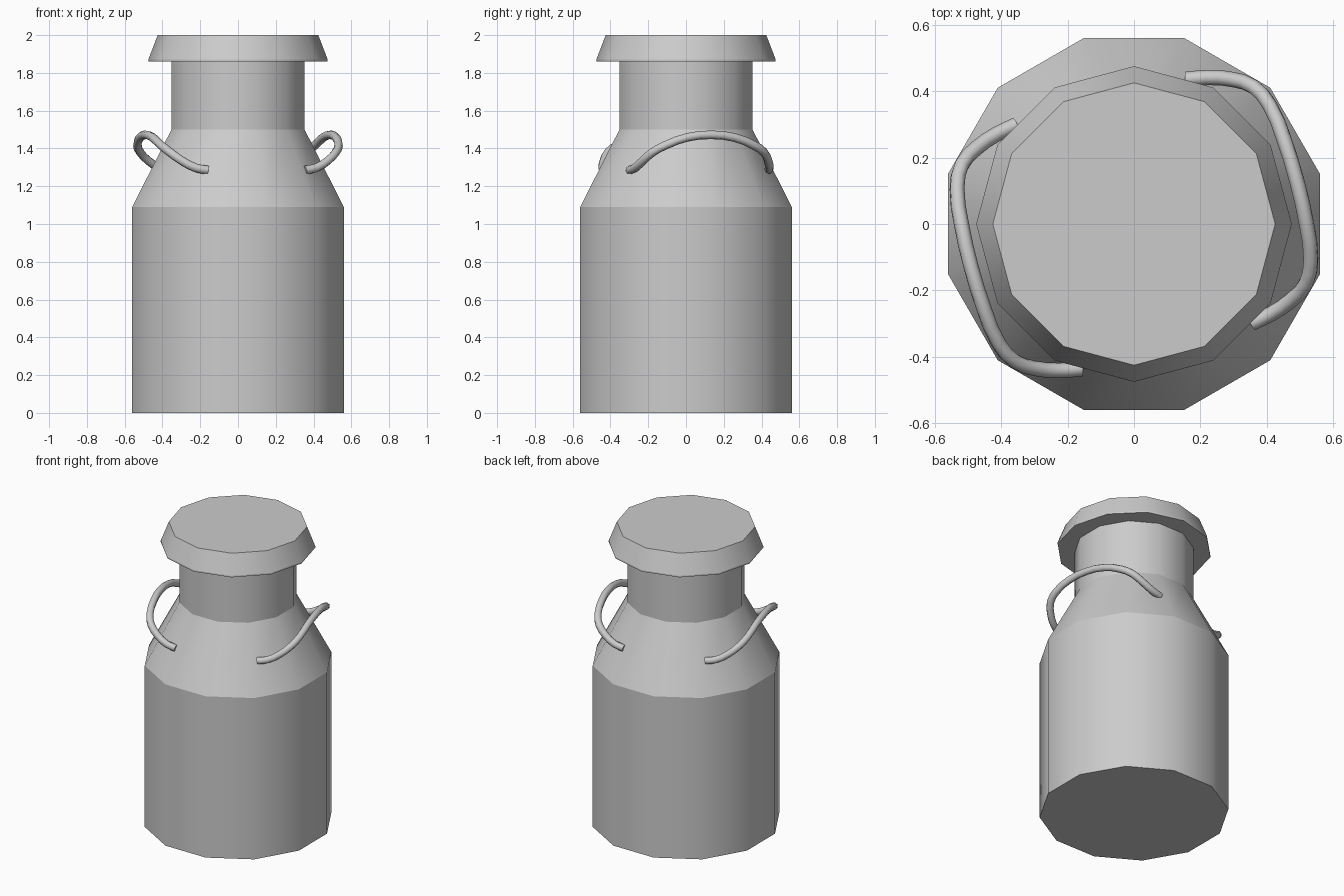
import bpy, bmesh, math

if "Cube" in bpy.data.objects:
    bpy.data.objects.remove(bpy.data.objects["Cube"])

SIDES = 12


def lathe(name, profile, turn):
    """Closed 12-sided turned part: smooth around, crisp at each ring."""
    bm = bmesh.new()
    rings = []
    for r, z in profile:
        rings.append([bm.verts.new((r * math.cos(turn + math.tau * i / SIDES),
                                    r * math.sin(turn + math.tau * i / SIDES), z))
                      for i in range(SIDES)])
    for a, b in zip(rings, rings[1:]):
        for i in range(SIDES):
            j = (i + 1) % SIDES
            bm.faces.new((a[i], a[j], b[j], b[i])).smooth = True
    bm.faces.new(rings[0][::-1])
    bm.faces.new(rings[-1])
    for e in bm.edges:
        if abs(e.verts[0].co.z - e.verts[1].co.z) < 1e-5:
            e.smooth = False
    mesh = bpy.data.meshes.new(name)
    bm.to_mesh(mesh)
    bm.free()
    ob = bpy.data.objects.new(name, mesh)
    bpy.context.collection.objects.link(ob)
    return ob


def handle(name, angle):
    """Bent rod handle, symmetric about its own radial direction."""
    half = [(0.265, 0.38, 1.285), (0.33, 0.368, 1.297), (0.40, 0.343, 1.335),
            (0.455, 0.305, 1.38), (0.487, 0.24, 1.418), (0.502, 0.13, 1.458)]
    path = half + [(0.507, 0, 1.472)] + [(u, -v, z) for u, v, z in half[::-1]]
    cu = bpy.data.curves.new(name, 'CURVE')
    cu.dimensions = '3D'
    cu.bevel_depth = 0.023
    cu.bevel_resolution = 2
    cu.resolution_u = 2
    cu.use_fill_caps = True
    sp = cu.splines.new('BEZIER')
    sp.bezier_points.add(len(path) - 1)
    for p, co in zip(sp.bezier_points, path):
        p.co = co
        p.handle_left_type = p.handle_right_type = 'AUTO'
    ob = bpy.data.objects.new(name, cu)
    ob.rotation_euler.z = angle
    bpy.context.collection.objects.link(ob)
    bpy.ops.object.select_all(action='DESELECT')
    ob.select_set(True)
    bpy.context.view_layer.objects.active = ob
    bpy.ops.object.convert(target='MESH')
    bpy.ops.object.shade_smooth_by_angle(angle=math.radians(50))


# Can: straight body, sloping shoulder, neck
lathe("can_body", [(0.58, 0), (0.58, 1.09), (0.365, 1.50), (0.365, 1.87)],
      math.radians(15))

# Lid with a thin rim, its corners turned against the body's
lathe("lid", [(0.475, 1.86), (0.475, 1.87), (0.425, 2.0)], 0)

# Two opposite handles on the shoulder
handle("right_handle", math.radians(15))
handle("left_handle", math.radians(195))
